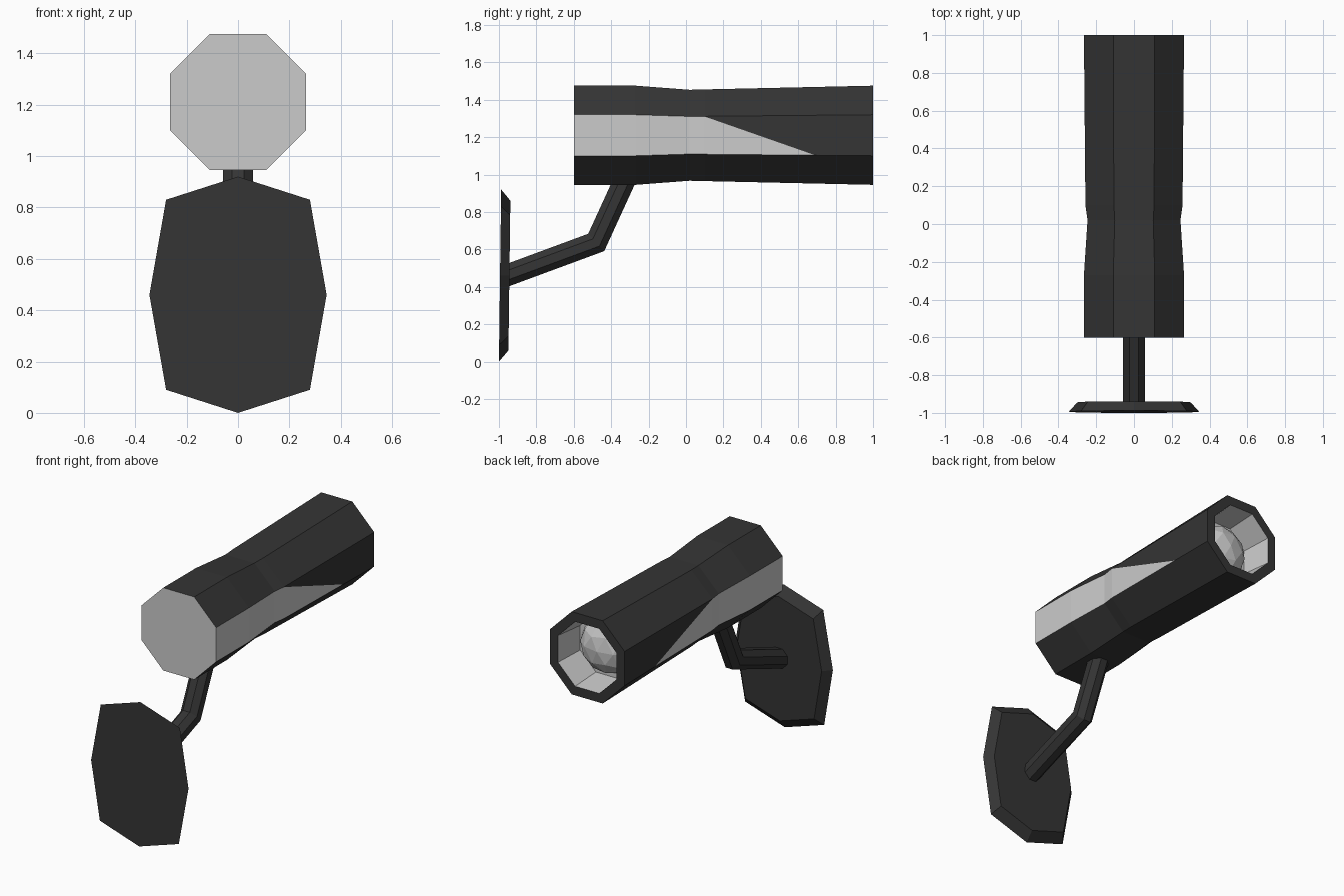
import bpy, bmesh, math
from mathutils import Vector

if "Cube" in bpy.data.objects:
    bpy.data.objects.remove(bpy.data.objects["Cube"])


def material(name, v):
    m = bpy.data.materials.new(name)
    m.diffuse_color = (v, v, v, 1)
    m.use_nodes = True
    m.node_tree.nodes["Principled BSDF"].inputs["Base Color"].default_value = m.diffuse_color
    return m


DARK = material("dark_grey", 0.035)
LIGHT = material("light_grey", 0.6)


def finish(name, bm):
    bmesh.ops.recalc_face_normals(bm, faces=bm.faces)
    me = bpy.data.meshes.new(name)
    bm.to_mesh(me)
    bm.free()
    me.materials.append(DARK)
    me.materials.append(LIGHT)
    ob = bpy.data.objects.new(name, me)
    bpy.context.collection.objects.link(ob)
    return ob


def loft(rings):
    """Capped skin over rings of points; returns the bmesh and its bands of faces."""
    bm = bmesh.new()
    vs = [[bm.verts.new(p) for p in r] for r in rings]
    n = len(vs[0])
    bands = [[bm.faces.new((a[i], a[(i + 1) % n], b[(i + 1) % n], b[i])) for i in range(n)]
             for a, b in zip(vs, vs[1:])]
    caps = [bm.faces.new(vs[0]), bm.faces.new(vs[-1])]
    return bm, bands, caps


# Camera housing: waisted octagonal tube, folded inward at the lens end
CZ = 1.21


def octagon(y, w, h):
    c = 0.414
    xz = [(w, -c * h), (w, c * h), (c * w, h), (-c * w, h),
          (-w, c * h), (-w, -c * h), (-c * w, -h), (c * w, -h)]
    return [(x, y, CZ + z) for x, z in xz]


sections = [(-0.6, .265, .265), (-0.27, .265, .265), (0.02, .246, .243), (0.1, .257, .245),
            (1.0, .265, .265), (1.0, .207, .207), (0.8, .19, .19)]
bm, bands, caps = loft([octagon(*s) for s in sections])
for f in caps + bands[-1]:
    f.material_index = 1

# Light side panels ending in a diagonal cut
sides = [b[i] for b in bands[:4] for i in (0, 4)]
a, b = Vector((0, 0.1, 1.31)), Vector((0, 0.7, 1.10))
normal = Vector((0, a.z - b.z, b.y - a.y))
cut = set(sides)
for f in sides:
    cut.update(f.edges)
    cut.update(f.verts)
bmesh.ops.bisect_plane(bm, geom=list(cut), plane_co=a, plane_no=normal, dist=1e-4)
bm.normal_update()
for f in bm.faces:
    c = f.calc_center_median()
    if abs(c.x) > 0.235 and abs(c.z - CZ) < 0.1 and c.y < 0.99 and (c - a).dot(normal) < 0:
        f.material_index = 1
finish("camera_housing", bm)

# Faceted lens dome at the bottom of the recess
bm = bmesh.new()
bmesh.ops.create_icosphere(bm, subdivisions=2, radius=0.175)
bmesh.ops.scale(bm, vec=(1, 0.6, 1), verts=bm.verts)
bmesh.ops.translate(bm, vec=(0, 0.8, CZ), verts=bm.verts)
for f in bm.faces:
    f.material_index = 1
finish("lens", bm)

# Bent octagonal arm with a mitred elbow
path = [Vector(p) for p in ((0, -0.97, 0.456), (0, -0.48, 0.637), (0, -0.30, 1.03))]
d1, d2 = (path[1] - path[0]).normalized(), (path[2] - path[1]).normalized()
mid = (d1 + d2).normalized()
rings = []
for p, d, k in ((path[0], d1, 1), (path[1], mid, 1 / mid.dot(d1)), (path[2], d2, 1)):
    up = Vector((0, -d.z, d.y))
    ring = []
    for i in range(8):
        t = math.tau * (i + 0.5) / 8
        ring.append(p + Vector((0.063 * math.cos(t), 0, 0)) + up * 0.063 * k * math.sin(t))
    rings.append(ring)
finish("bracket_arm", loft(rings)[0])

# Bevelled, slightly tilted wall plate
outline = [(0, .46), (.28, .37), (.345, 0), (.28, -.37), (0, -.46),
           (-.28, -.37), (-.345, 0), (-.28, .37)]


def plate(y, s):
    return [(x * s, y + 0.012 * z * s / 0.92, 0.46 + z * s) for x, z in outline]


finish("wall_plate", loft([plate(-0.994, 1), plate(-0.944, 0.87)])[0])
